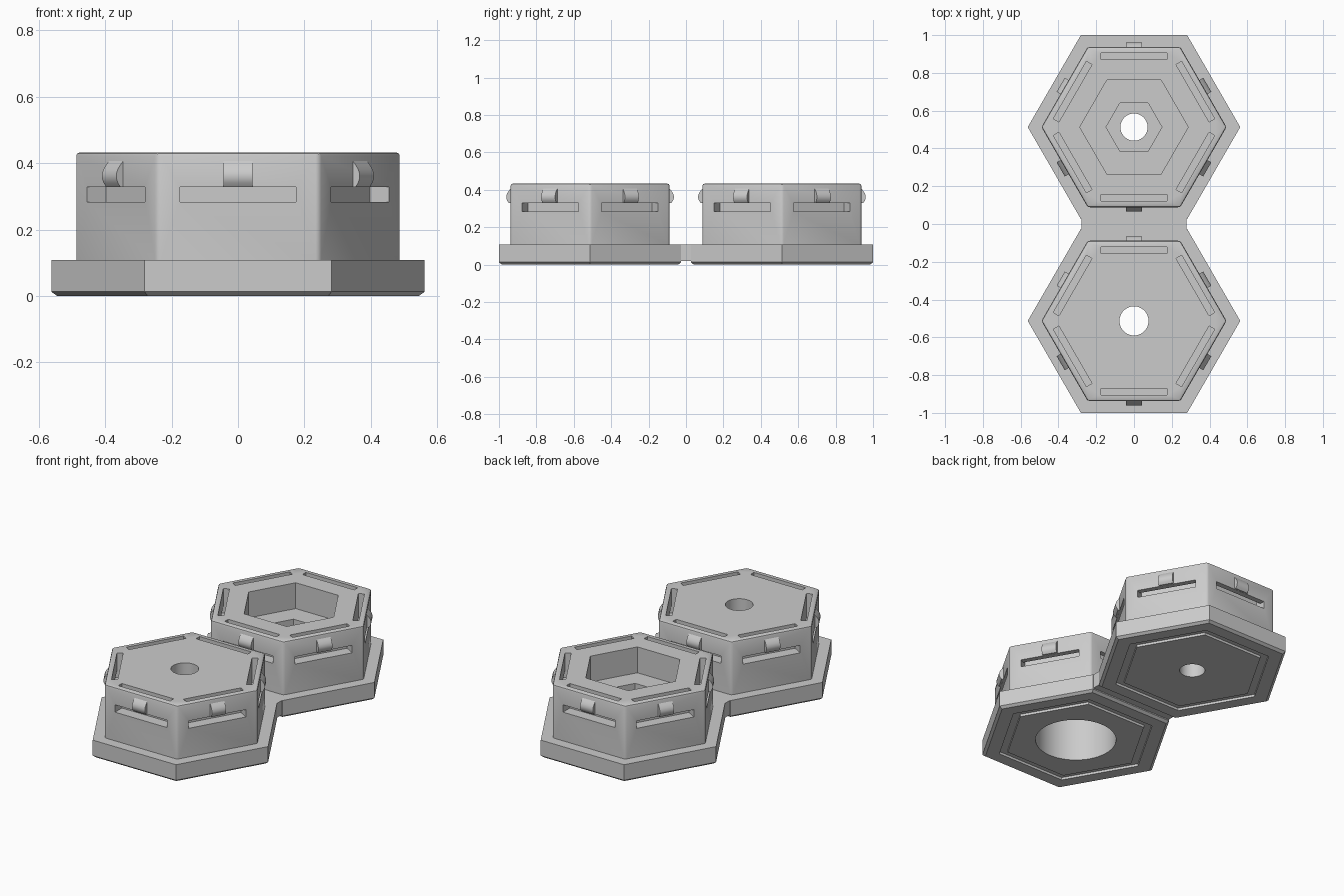
import bpy, bmesh, math
from mathutils import Matrix, Vector

if "Cube" in bpy.data.objects:
    bpy.data.objects.remove(bpy.data.objects["Cube"])

grey = bpy.data.materials.new("plain_grey")
grey.use_nodes = True
grey.diffuse_color = (0.6, 0.6, 0.6, 1)
grey.node_tree.nodes["Principled BSDF"].inputs["Base Color"].default_value = (0.6, 0.6, 0.6, 1)

CENTRE = 0.513      # distance of each unit from the middle
BASE_R = 0.5625     # corner radius of the base
BODY_R = 0.49       # corner radius of the raised body
BASE_TOP = 0.108
TOP = 0.433


def finish(name, bm, y=0.0):
    bmesh.ops.recalc_face_normals(bm, faces=bm.faces)
    mesh = bpy.data.meshes.new(name)
    bm.to_mesh(mesh)
    bm.free()
    mesh.materials.append(grey)
    obj = bpy.data.objects.new(name, mesh)
    obj.location.y = y
    bpy.context.collection.objects.link(obj)
    return obj


def turned(profile, sides=6, ring=False):
    """Sweep (radius, z) points round the z axis, capped or closed as a ring."""
    bm = bmesh.new()
    loops = []
    for r, z in profile:
        angles = [math.tau * i / sides for i in range(sides)]
        loops.append([bm.verts.new((r * math.cos(a), r * math.sin(a), z)) for a in angles])
    pairs = list(zip(loops, loops[1:]))
    if ring:
        pairs.append((loops[-1], loops[0]))
    else:
        bm.faces.new(loops[0])
        bm.faces.new(loops[-1])
    for a, b in pairs:
        for i in range(sides):
            j = (i + 1) % sides
            bm.faces.new((a[i], a[j], b[j], b[i]))
    return bm


def six_prisms(profile, width):
    """Extrude a (distance, z) profile sideways on each of the six walls."""
    bm = bmesh.new()
    for k in range(6):
        turn = Matrix.Rotation(math.radians(30 + 60 * k), 4, "Z")
        ends = [[bm.verts.new(turn @ Vector((d, s * width / 2, z))) for d, z in profile]
                for s in (-1, 1)]
        bm.faces.new(ends[0])
        bm.faces.new(ends[1])
        for i in range(len(profile)):
            j = (i + 1) % len(profile)
            bm.faces.new((ends[0][i], ends[0][j], ends[1][j], ends[1][i]))
    return bm


def cut(target, cutters):
    """Subtract each cutter and bake the result."""
    bpy.context.view_layer.objects.active = target
    for c in cutters:
        mod = target.modifiers.new("cut", "BOOLEAN")
        mod.operation = "DIFFERENCE"
        mod.solver = "EXACT"
        mod.object = c
        bpy.ops.object.modifier_apply(modifier=mod.name)


def smooth(obj):
    bpy.ops.object.select_all(action="DESELECT")
    obj.select_set(True)
    bpy.context.view_layer.objects.active = obj
    bpy.ops.object.shade_smooth_by_angle(angle=math.radians(30))


# Flex slot: a vertical slit from the top that turns out through the wall
SLOT = [(0.358, 0.283), (0.52, 0.283), (0.52, 0.328),
        (0.392, 0.328), (0.392, 0.5), (0.358, 0.5)]
# Rounded snap catch above the slot
CATCH = [(0.41, 0.329), (0.434, 0.329), (0.443, 0.341), (0.448, 0.354), (0.448, 0.368),
         (0.443, 0.382), (0.434, 0.395), (0.423, 0.408), (0.41, 0.408)]


def make_unit(side, y, holes):
    # Base plate with a chamfered underside
    base = finish(side + "_base", turned([(BASE_R - 0.018, 0), (BASE_R, 0.013),
                                          (BASE_R, BASE_TOP)]), y)
    # Raised body with softened corners and top rim
    bm = turned([(BODY_R, BASE_TOP), (BODY_R, TOP)])
    edges = [e for e in bm.edges if max(v.co.z for v in e.verts) > TOP - 0.01]
    bmesh.ops.bevel(bm, geom=edges, offset=0.011, segments=2, profile=0.5, affect="EDGES")
    body = finish(side + "_body", bm, y)

    # Cutters for the slots, pockets and the shallow groove underneath
    slots = finish(side + "_slot_cutter", six_prisms(SLOT, 0.35), y)
    groove = finish(side + "_groove_cutter",
                    turned([(0.41, -0.1), (0.46, -0.1), (0.46, 0.015), (0.41, 0.015)],
                           ring=True), y)
    bores = [finish(side + "_bore_cutter", turned([(r, lo), (r, hi)], n), y)
             for r, lo, hi, n in holes]
    cut(base, [groove] + bores)
    cut(body, [slots] + bores)
    for c in [slots, groove] + bores:
        bpy.data.objects.remove(c)

    catches = finish(side + "_catches", six_prisms(CATCH, 0.086), y)
    for obj in (base, body, catches):
        smooth(obj)


# Front unit: small round hole over a wide bore; back unit: stepped hexagonal pocket
make_unit("front", -CENTRE, [(0.077, -0.2, 0.6, 48), (0.228, -0.2, 0.36, 64)])
make_unit("back", CENTRE, [(0.072, -0.2, 0.6, 48), (0.148, 0.12, 0.6, 6),
                           (0.287, 0.275, 0.6, 6)])

# Bridge joining the two bases
bm = bmesh.new()
bmesh.ops.create_cube(bm, size=1)
bmesh.ops.scale(bm, vec=(0.556, 0.06, BASE_TOP - 0.02), verts=bm.verts)
bmesh.ops.translate(bm, vec=(0, 0, (BASE_TOP + 0.02) / 2), verts=bm.verts)
finish("bridge", bm)
